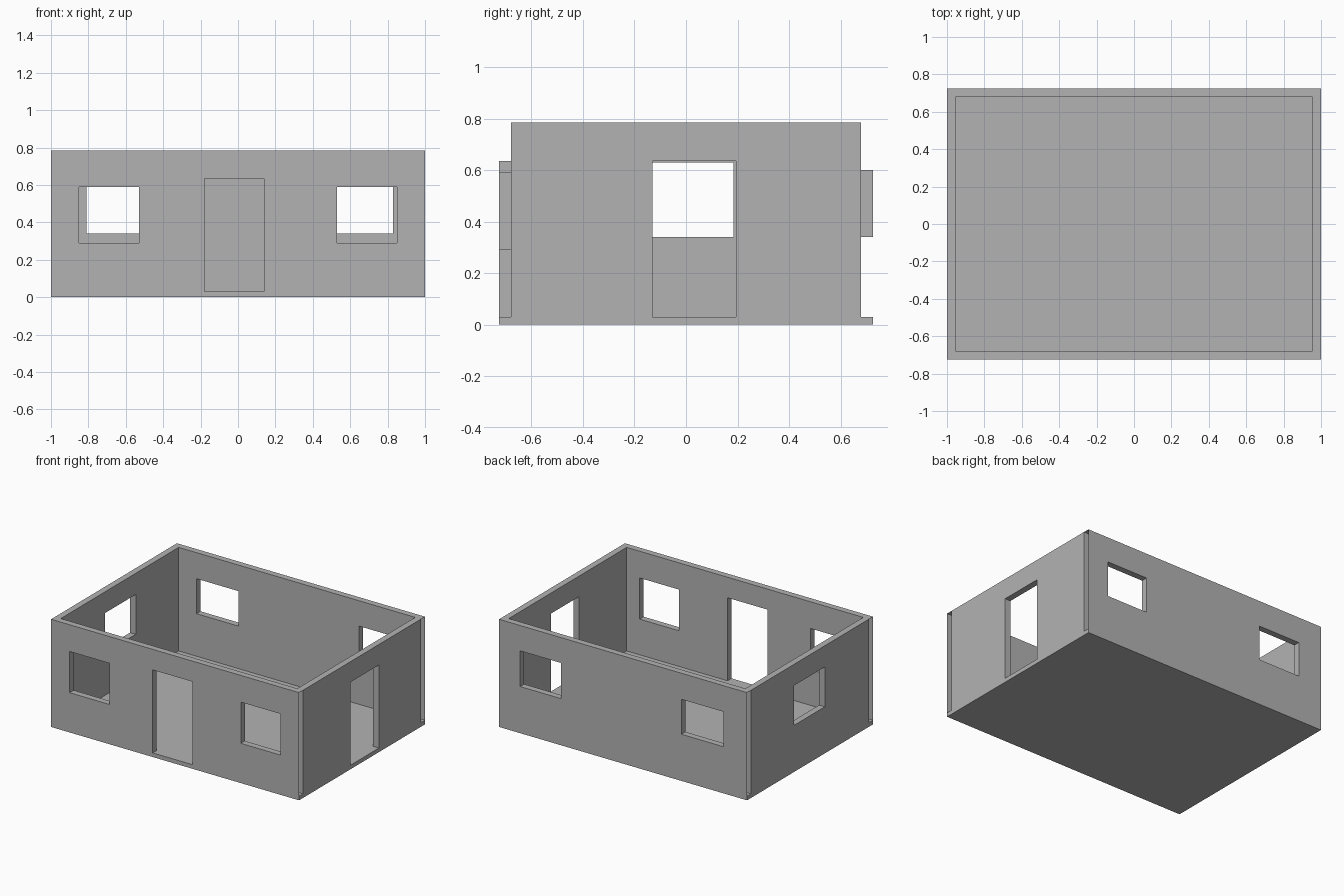
import bpy, bmesh
from mathutils import Matrix, Vector
from math import pi

default = bpy.data.objects.get("Cube")
if default:
    bpy.data.objects.remove(default)

HALF_X, HALF_Y = 1.0, 0.725
FLOOR, TOP, THICK = 0.03, 0.785, 0.046
INNER_Y = HALF_Y - THICK

plaster = bpy.data.materials.new("plain_grey")
plaster.use_nodes = True
GREY = (0.45, 0.45, 0.45, 1)
plaster.diffuse_color = GREY
plaster.node_tree.nodes["Principled BSDF"].inputs["Base Color"].default_value = GREY


def finish(bm, name):
    mesh = bpy.data.meshes.new(name)
    bm.to_mesh(mesh)
    bm.free()
    mesh.materials.append(plaster)
    obj = bpy.data.objects.new(name, mesh)
    bpy.context.collection.objects.link(obj)


def wall(name, start, end, openings, matrix):
    """Hollow wall, open at its ends, with openings given as (u0, u1, z0, z1)."""
    us = sorted({start, end} | {u for o in openings for u in o[:2]})
    zs = sorted({FLOOR, TOP} | {z for o in openings for z in o[2:]})
    bm = bmesh.new()
    # outer skin, panel by panel around the openings
    for u0, u1 in zip(us, us[1:]):
        for z0, z1 in zip(zs, zs[1:]):
            u, z = (u0 + u1) / 2, (z0 + z1) / 2
            if any(a < u < b and c < z < d for a, b, c, d in openings):
                continue
            corners = ((u0, z0), (u1, z0), (u1, z1), (u0, z1))
            bm.faces.new([bm.verts.new((p, 0, q)) for p, q in corners])
    bmesh.ops.remove_doubles(bm, verts=bm.verts[:], dist=1e-5)
    # thickness and reveals
    result = bmesh.ops.extrude_face_region(bm, geom=bm.faces[:], use_keep_orig=True)
    moved = [g for g in result["geom"] if isinstance(g, bmesh.types.BMVert)]
    bmesh.ops.translate(bm, verts=moved, vec=(0, THICK, 0))
    bmesh.ops.recalc_face_normals(bm, faces=bm.faces[:])
    # leave the two ends and the foot open
    hidden = []
    for f in bm.faces:
        if all(abs(v.co.z - FLOOR) < 1e-4 for v in f.verts) or any(
                all(abs(v.co.x - e) < 1e-4 for v in f.verts) for e in (start, end)):
            hidden.append(f)
    bmesh.ops.delete(bm, geom=hidden, context='FACES')
    bm.transform(matrix)
    finish(bm, name)


# floor slab
bm = bmesh.new()
bmesh.ops.create_cube(bm, size=1)
bmesh.ops.scale(bm, vec=(2 * HALF_X, 2 * HALF_Y, FLOOR), verts=bm.verts[:])
bmesh.ops.translate(bm, vec=(0, 0, FLOOR / 2), verts=bm.verts[:])
finish(bm, "floor_slab")


def placed(angle, distance):
    return Matrix.Rotation(angle, 4, 'Z') @ Matrix.Translation(Vector((0, -distance, 0)))


# front wall: door between two windows
wall("front_wall", -HALF_X, HALF_X,
     [(-0.85, -0.53, 0.29, 0.59), (-0.18, 0.14, FLOOR, 0.635), (0.53, 0.85, 0.29, 0.59)],
     placed(0, HALF_Y))
# back wall: two windows
wall("back_wall", -HALF_X, HALF_X,
     [(-0.83, -0.50, 0.34, 0.60), (0.47, 0.81, 0.34, 0.595)],
     placed(pi, HALF_Y))
# left side: door
wall("left_wall", -INNER_Y, INNER_Y, [(-0.13, 0.195, FLOOR, 0.635)],
     placed(pi / 2, HALF_X))
# right side: window
wall("right_wall", -INNER_Y, INNER_Y, [(-0.185, 0.17, 0.34, 0.63)],
     placed(-pi / 2, HALF_X))
